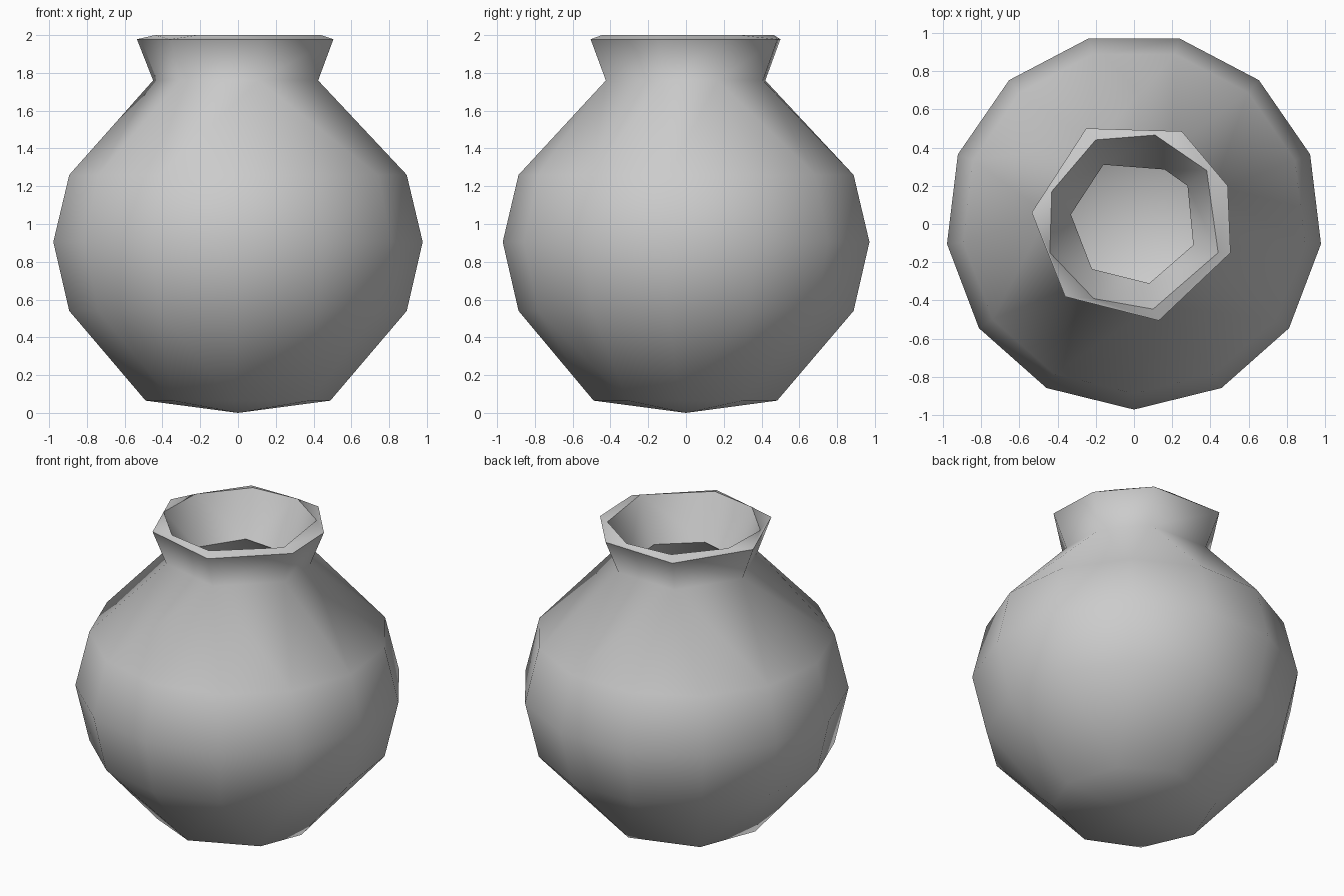
import bpy, bmesh
from math import atan2, cos, sin, pi, radians

if "Cube" in bpy.data.objects:
    bpy.data.objects.remove(bpy.data.objects["Cube"])

clay = bpy.data.materials.new("grey clay")
clay.use_nodes = True
clay.diffuse_color = (0.6, 0.6, 0.6, 1)
clay.node_tree.nodes["Principled BSDF"].inputs["Base Color"].default_value = (0.6, 0.6, 0.6, 1)

bm = bmesh.new()


def ring(points, z):
    """Closed loop of vertices, sorted by angle about the axis."""
    points = sorted(points, key=lambda p: atan2(p[1], p[0]))
    return [bm.verts.new((x, y, z)) for x, y in points]


def polar(radius, angles, shift=0.0):
    return [(radius * cos(radians(a)), radius * sin(radians(a)) + shift) for a in angles]


def regular(radius, sides=13):
    return polar(radius, [-90 + 360 * k / sides for k in range(sides)], 0.015 * radius)


def stitch(a, b):
    """Triangle strip between two loops with any vertex counts."""
    def angle(loop, i):
        v = loop[i % len(loop)].co
        return atan2(v.y, v.x) + 2 * pi * (i // len(loop))

    # start the second loop at the vertex nearest in angle to the first
    start = min(range(-len(b), len(b)), key=lambda k: abs(angle(b, k) - angle(a, 0)))
    i = j = 0
    while i < len(a) or j < len(b):
        va, vb = a[i % len(a)], b[(start + j) % len(b)]
        mid_a = angle(a, i) + angle(a, i + 1)
        mid_b = angle(b, start + j) + angle(b, start + j + 1)
        if j >= len(b) or (i < len(a) and mid_a <= mid_b):
            i += 1
            bm.faces.new((va, a[i % len(a)], vb))
        else:
            j += 1
            bm.faces.new((va, b[(start + j) % len(b)], vb))


def cap(loop, z):
    """Shallow cone closing a loop."""
    tip = bm.verts.new((0, 0, z))
    for k, v in enumerate(loop):
        bm.faces.new((v, loop[(k + 1) % len(loop)], tip))


foot_angles = [-135, -93, -39, -4, 38, 80, 135, 183]
lip = [(-.25, .50), (.25, .485), (.49, .20), (.505, -.15), (.13, -.505), (-.36, -.38), (-.535, .06)]
mouth = [(-.20, .44), (.11, .465), (.38, .28), (.44, -.15),
         (.10, -.445), (-.21, -.39), (-.44, -.15), (-.43, .17)]
throat = [(-.16, .31), (.16, .285), (.28, .20), (.31, -.11), (.08, -.31), (-.22, -.235), (-.33, .05)]
neck = [(.84 * x, .84 * y) for x, y in lip]

# Outer wall from foot to lip, then mouth, throat and inner wall down to the floor
loops = [
    ring(polar(.49, foot_angles), .065),
    ring(regular(.90), .54),
    ring(regular(.985), .905),
    ring(regular(.90), 1.26),
    ring(neck, 1.76),
    ring(lip, 1.978),
    ring(mouth, 2.0),
    ring(throat, 1.72),
    ring(regular(.80), 1.22),
    ring(regular(.885), .905),
    ring(regular(.80), .58),
    ring(polar(.43, foot_angles), .15),
]
for lower, upper in zip(loops, loops[1:]):
    stitch(lower, upper)
cap(loops[0], 0.0)
cap(loops[-1], .10)
bmesh.ops.recalc_face_normals(bm, faces=bm.faces)

# Smooth wall with crisp lip, mouth and throat edges
for f in bm.faces:
    f.smooth = True
for loop in loops[5:8]:
    for k, v in enumerate(loop):
        edge = bm.edges.get((v, loop[(k + 1) % len(loop)]))
        if edge:
            edge.smooth = False

mesh = bpy.data.meshes.new("vase")
bm.to_mesh(mesh)
bm.free()
mesh.materials.append(clay)
bpy.context.collection.objects.link(bpy.data.objects.new("vase", mesh))
